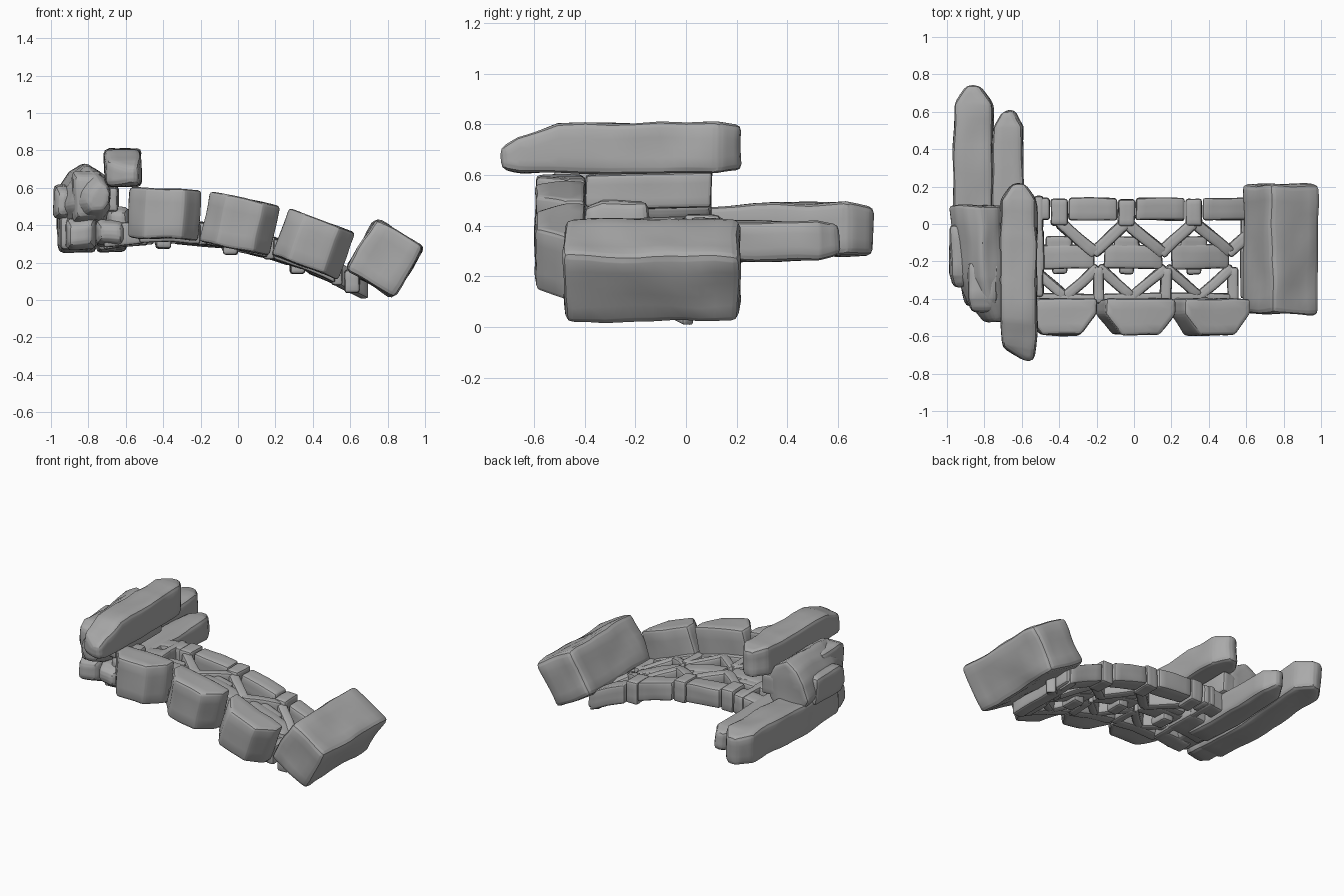
import bpy, bmesh, math
from mathutils import Vector, Matrix, noise

cube = bpy.data.objects.get("Cube")
if cube:
    bpy.data.objects.remove(cube, do_unlink=True)

stone = bpy.data.materials.new("grey stone")
stone.use_nodes = True
GREY = (0.4, 0.4, 0.4, 1)
stone.diffuse_color = GREY
stone.node_tree.nodes["Principled BSDF"].inputs["Base Color"].default_value = GREY


def rock(name, rings, bevel=0.02, rough=0.012, place=None, cuts=3):
    """Loft matching rings into a closed, worn piece of stone."""
    bm = bmesh.new()
    loops = [[bm.verts.new(p) for p in ring] for ring in rings]
    n = len(loops[0])
    for a, b in zip(loops, loops[1:]):
        for i in range(n):
            j = (i + 1) % n
            bm.faces.new((a[i], a[j], b[j], b[i]))
    bm.faces.new(loops[0])
    bm.faces.new(loops[-1])
    bmesh.ops.recalc_face_normals(bm, faces=bm.faces)
    sharp = [e for e in bm.edges if e.calc_face_angle(0) > 0.5]
    bmesh.ops.bevel(bm, geom=sharp, offset=bevel, segments=2, profile=0.5,
                    affect='EDGES', clamp_overlap=True)
    bmesh.ops.triangulate(bm, faces=bm.faces)
    bmesh.ops.subdivide_edges(bm, edges=bm.edges, cuts=cuts, use_grid_fill=True)
    if place:
        bm.transform(place)
    for v in bm.verts:
        v.co += noise.noise_vector(v.co * 6) * rough
    me = bpy.data.meshes.new(name)
    bm.to_mesh(me)
    bm.free()
    me.materials.append(stone)
    me.shade_smooth()
    me.set_sharp_from_angle(angle=math.radians(35))
    ob = bpy.data.objects.new(name, me)
    bpy.context.collection.objects.link(ob)
    return ob


def rect(y, x0, x1, z0, z1):
    return [(x0, y, z0), (x1, y, z0), (x1, y, z1), (x0, y, z1)]


def tilted(x, z, degrees, y=0):
    return Matrix.Translation((x, y, z)) @ Matrix.Rotation(math.radians(-degrees), 4, 'Y')


# Three half-octagonal blocks along the front
plan = [(-0.19, -0.4), (-0.19, -0.48), (-0.1, -0.595),
        (0.1, -0.595), (0.19, -0.48), (0.19, -0.4)]
for i, (x, z, a) in enumerate([(-0.395, 0.463, -2.5), (0.01, 0.41, -12), (0.405, 0.3, -20.5)]):
    rock(f"front_block_{i + 1}", [[(u, v, h) for u, v in plan] for h in (-0.135, 0.135)],
         bevel=0.018, rough=0.01, place=tilted(x, z, a))

# Large end block
rock("end_block", [rect(y, -0.15, 0.15, -0.16, 0.16) for y in (-0.48, -0.13, 0.21)],
     bevel=0.03, rough=0.015, place=tilted(0.785, 0.223, -31), cuts=4)


# Curved lattice deck
def deck_z(x):
    return 0.365 - 0.26 * (x + 0.4) ** 2


def bar(name, a, b, width, height, bevel=0.015, drop=0):
    """Stone bar between two plan points, following the deck curve."""
    a, b = Vector(a), Vector(b)
    side = (b - a).normalized().orthogonal() * width / 2
    rings = []
    for t in (0, 0.5, 1):
        p = a.lerp(b, t)
        z = deck_z(p.x) - drop
        ring = []
        for s, h in ((-1, -1), (1, -1), (1, 1), (-1, 1)):
            q = p + side * s
            ring.append((q.x, q.y, z + h * height / 2))
        rings.append(ring)
    rock(name, rings, bevel, 0.007, cuts=2)


for i, x in enumerate((-0.4, -0.04, 0.32)):
    bar(f"rear_rail_{i + 1}", (x + 0.05, 0.08), (x + 0.31, 0.08), 0.12, 0.13)
    bar(f"rear_post_{i + 1}", (x, -0.01), (x, 0.135), 0.09, 0.15)
    bar(f"front_rail_{i + 1}", (x - 0.13, -0.41), (x + 0.2, -0.41), 0.08, 0.11)
    bar(f"middle_rail_{i + 1}", (x - 0.12, -0.175), (x + 0.19, -0.175), 0.13, 0.1)
    bar(f"middle_post_{i + 1}", (x + 0.21, -0.42), (x + 0.21, -0.23), 0.06, 0.12)
    bar(f"foot_{i + 1}", (x, -0.27), (x, -0.14), 0.08, 0.06, drop=0.06)
    # Zigzag braces
    bar(f"rear_brace_a_{i + 1}", (x, 0.01), (x + 0.2, -0.16), 0.065, 0.12)
    bar(f"rear_brace_b_{i + 1}", (x + 0.18, -0.16), (x + 0.36, 0.01), 0.065, 0.12)
    bar(f"front_brace_a_{i + 1}", (x - 0.15, -0.23), (x + 0.03, -0.39), 0.055, 0.11)
    bar(f"front_brace_b_{i + 1}", (x + 0.03, -0.39), (x + 0.21, -0.23), 0.055, 0.11)
    bar(f"web_stone_{i + 1}", (x - 0.07, -0.105), (x + 0.07, -0.105), 0.08, 0.09)
bar("rear_rail_start", (-0.68, 0.08), (-0.45, 0.08), 0.12, 0.13)
bar("middle_rail_start", (-0.72, -0.14), (-0.48, -0.14), 0.22, 0.14)
bar("front_rail_start", (-0.72, -0.36), (-0.5, -0.36), 0.12, 0.12)
bar("start_post", (-0.51, -0.39), (-0.51, 0.15), 0.05, 0.14)
bar("end_post", (0.61, -0.4), (0.61, 0.13), 0.08, 0.12)

# Faceted hub with a flat back and tapered front
outline = [(-0.99, 0.5), (-0.95, 0.61), (-0.9, 0.68), (-0.82, 0.74), (-0.73, 0.68),
           (-0.69, 0.6), (-0.69, 0.46), (-0.75, 0.38), (-0.93, 0.4)]
hub = []
for y, scale, cx in ((0.1, 1, -0.84), (-0.28, 0.92, -0.82), (-0.42, 0.75, -0.79), (-0.52, 0.42, -0.75)):
    hub.append([(cx + (x + 0.84) * scale, y, 0.55 + (z - 0.55) * scale) for x, z in outline])
rock("hub", hub, 0.02, 0.014)
rock("hub_shelf", [rect(y, -0.74, -0.64, 0.47, 0.605) for y in (-0.4, 0.1)], 0.015, 0.01)

# Knuckle stones around the front of the hub
for name, y0, y1, x0, x1, z0, z1 in (
        ("outer_knuckle", -0.34, 0.0, -0.985, -0.89, 0.43, 0.61),
        ("centre_knuckle", -0.47, -0.2, -0.89, -0.73, 0.42, 0.69),
        ("lower_knuckle", -0.44, -0.1, -0.92, -0.76, 0.27, 0.44),
        ("inner_knuckle", -0.46, -0.1, -0.76, -0.61, 0.29, 0.42),
        ("side_knuckle", -0.4, -0.15, -0.7, -0.58, 0.34, 0.5)):
    rock(name, [rect(y0, x0 + 0.02, x1 - 0.02, z0 + 0.03, z1 - 0.03),
                rect(y0 + 0.07, x0, x1, z0, z1), rect(y1, x0, x1, z0, z1)], 0.025, 0.014)

# Long upper beam with a worn front tip
rock("upper_beam", [rect(-0.73, -0.58, -0.53, 0.62, 0.7), rect(-0.66, -0.7, -0.525, 0.61, 0.745),
                    rect(-0.5, -0.715, -0.52, 0.61, 0.8), rect(-0.1, -0.715, -0.52, 0.61, 0.81),
                    rect(0.13, -0.715, -0.52, 0.61, 0.81), rect(0.22, -0.65, -0.59, 0.62, 0.8)],
     0.025, 0.012)

# Two rear beams with pointed ends
rock("outer_rear_beam", [rect(-0.3, -0.95, -0.76, 0.27, 0.45), rect(0.05, -0.965, -0.755, 0.26, 0.47),
                         rect(0.35, -0.965, -0.755, 0.265, 0.49), rect(0.64, -0.965, -0.755, 0.28, 0.49),
                         rect(0.74, -0.89, -0.83, 0.29, 0.47)], 0.025, 0.012)
rock("inner_rear_beam", [rect(-0.2, -0.75, -0.6, 0.27, 0.42), rect(0.2, -0.755, -0.595, 0.255, 0.42),
                         rect(0.52, -0.755, -0.595, 0.26, 0.42), rect(0.61, -0.7, -0.64, 0.28, 0.4)],
     0.025, 0.012)
